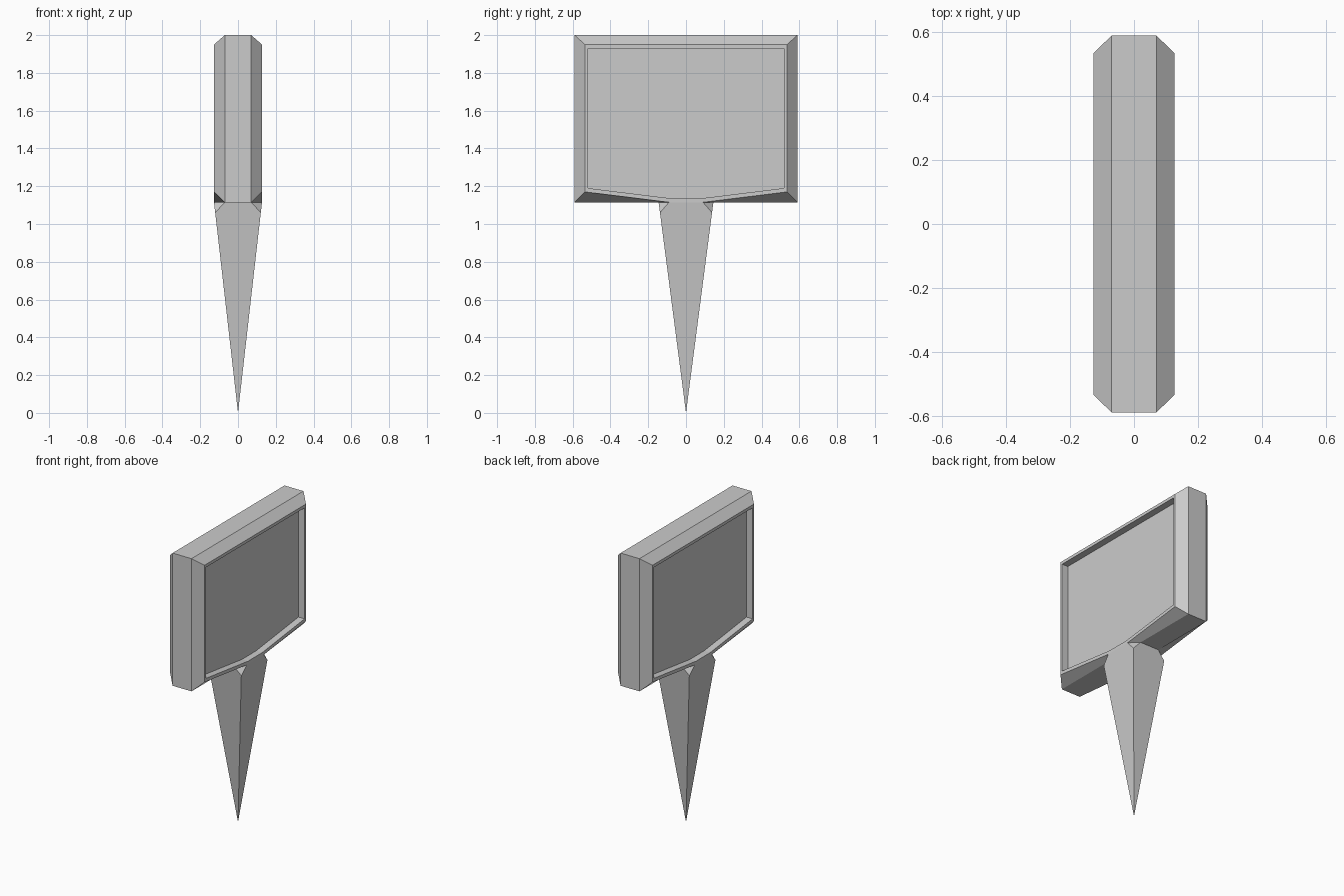
import bpy, bmesh

if "Cube" in bpy.data.objects:
    bpy.data.objects.remove(bpy.data.objects["Cube"])

BASE = 1.115            # height where the stake meets the board
CORE_X, FACE_X = 0.07, 0.127
RECESS_X = 0.082


def make_object(name, bm):
    bmesh.ops.recalc_face_normals(bm, faces=bm.faces)
    mesh = bpy.data.meshes.new(name)
    bm.to_mesh(mesh)
    bm.free()
    obj = bpy.data.objects.new(name, mesh)
    bpy.context.collection.objects.link(obj)
    return obj


def symmetric(half):
    """Closed outline in (y, z) from its right half, listed bottom to top."""
    return half + [(-y, z) for y, z in reversed(half)]


# Sign board: rings across the thickness, from one recessed panel to the other
core = symmetric([(0.145, BASE), (0.59, BASE), (0.59, 2.0)])
rim = symmetric([(0.09, BASE), (0.535, 1.17), (0.535, 1.95)])
inner = symmetric([(0.075, 1.135), (0.52, 1.19), (0.52, 1.93)])
half_rings = [(RECESS_X, inner), (FACE_X, inner), (FACE_X, rim), (CORE_X, core)]
rings = half_rings + [(-x, outline) for x, outline in reversed(half_rings)]

bm = bmesh.new()
loops = [[bm.verts.new((x, y, z)) for y, z in outline] for x, outline in rings]
for r, (a, b) in enumerate(zip(loops, loops[1:])):
    for i in range(6):
        # the stake covers the middle of the underside
        if i == 5 and 2 <= r <= 4:
            continue
        j = (i + 1) % 6
        bm.faces.new((a[i], a[j], b[j], b[i]))
bm.faces.new(loops[0])
bm.faces.new(loops[-1])
make_object("sign_board", bm)

# Stake: four-sided spike with clipped top corners
bm = bmesh.new()
tip = bm.verts.new((0, 0, 0))
k = 1.06 / BASE
corners = []
for sx, sy in ((1, 1), (-1, 1), (-1, -1), (1, -1)):
    low = bm.verts.new((sx * FACE_X * k, sy * 0.145 * k, 1.06))
    on_x = bm.verts.new((sx * FACE_X, sy * 0.09, BASE))
    on_y = bm.verts.new((sx * CORE_X, sy * 0.145, BASE))
    bm.faces.new((low, on_x, on_y))
    corners.append((low, on_x, on_y))
for i in range(4):
    a, b = corners[i], corners[(i + 1) % 4]
    side = 2 if i % 2 == 0 else 1
    bm.faces.new((tip, a[0], a[side], b[side], b[0]))
make_object("stake", bm)
